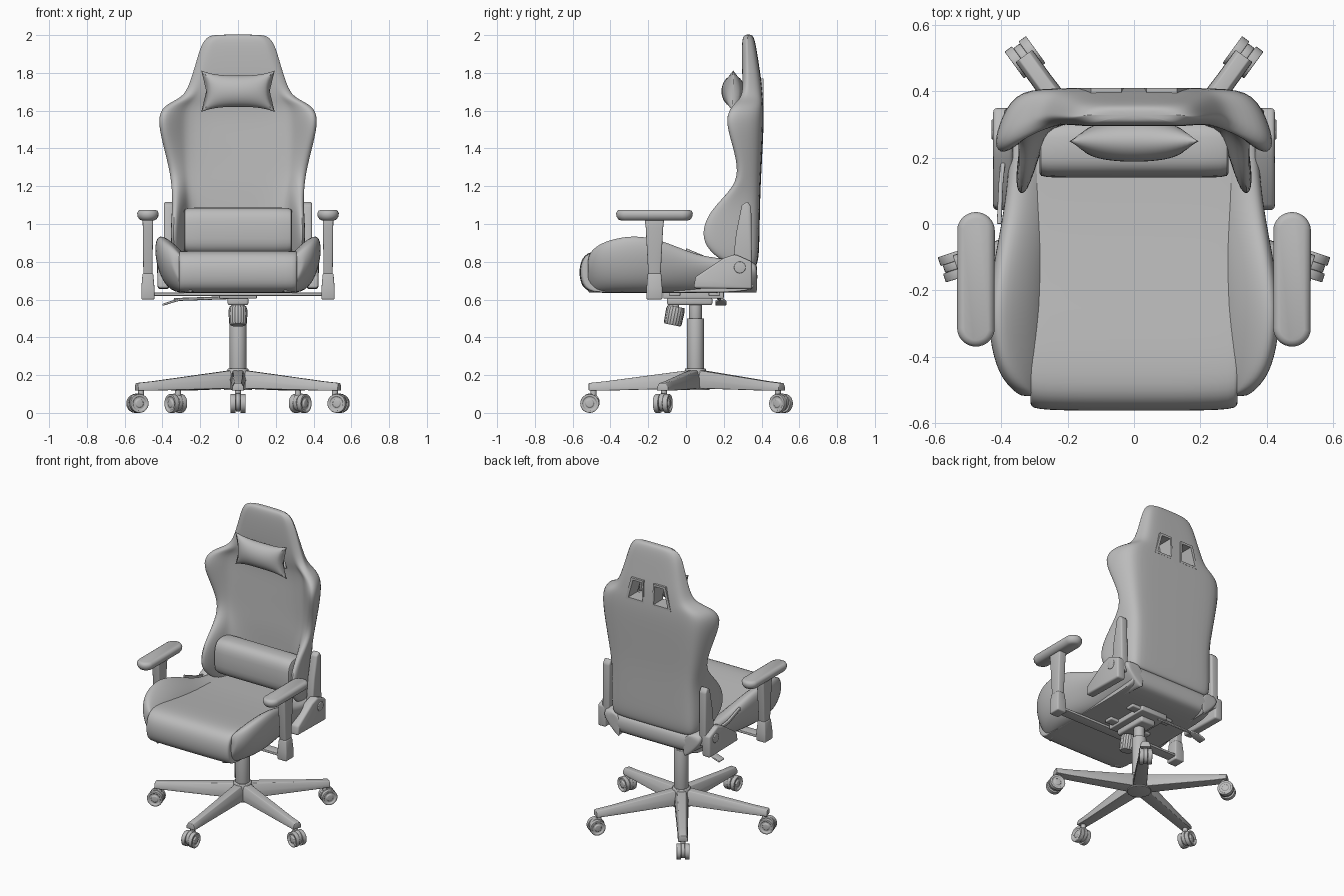
import bpy, bmesh
from math import sin, cos, pi, radians, sqrt, copysign
from mathutils import Vector, Matrix

cube = bpy.data.objects.get("Cube")
if cube:
    bpy.data.objects.remove(cube)

grey = bpy.data.materials.new("plain_grey")
grey.use_nodes = True
grey.diffuse_color = (0.5, 0.5, 0.5, 1)
grey.node_tree.nodes["Principled BSDF"].inputs["Base Color"].default_value = grey.diffuse_color


def activate(obj):
    bpy.ops.object.select_all(action='DESELECT')
    obj.select_set(True)
    bpy.context.view_layer.objects.active = obj


def apply_modifiers(obj):
    activate(obj)
    for m in list(obj.modifiers):
        bpy.ops.object.modifier_apply(modifier=m.name)


def finish(name, bm, bevel=0, subsurf=0):
    bmesh.ops.recalc_face_normals(bm, faces=bm.faces)
    mesh = bpy.data.meshes.new(name)
    bm.to_mesh(mesh)
    bm.free()
    mesh.materials.append(grey)
    obj = bpy.data.objects.new(name, mesh)
    bpy.context.collection.objects.link(obj)
    if bevel:
        m = obj.modifiers.new("bevel", 'BEVEL')
        m.width, m.segments, m.limit_method = bevel, 3, 'ANGLE'
    if subsurf:
        m = obj.modifiers.new("subsurf", 'SUBSURF')
        m.levels = m.render_levels = subsurf
    apply_modifiers(obj)
    bpy.ops.object.shade_smooth_by_angle(angle=radians(40))
    return obj


def loft(name, rings, cap=True, **kw):
    """Skin a list of equal-length point rings."""
    bm = bmesh.new()
    rows = [[bm.verts.new(p) for p in ring] for ring in rings]
    n = len(rows[0])
    for a, b in zip(rows, rows[1:]):
        for i in range(n):
            bm.faces.new((a[i], a[(i + 1) % n], b[(i + 1) % n], b[i]))
    if cap:
        bm.faces.new(rows[0])
        bm.faces.new(rows[-1])
    return finish(name, bm, **kw)


def rect(x, y, z, hx, hy):
    return [(x + a * hx, y + b * hy, z) for a, b in ((-1, -1), (1, -1), (1, 1), (-1, 1))]


def box(name, lo, hi, bevel=0.006):
    return loft(name, [[(x, lo[1], lo[2]), (x, hi[1], lo[2]), (x, hi[1], hi[2]), (x, lo[1], hi[2])]
                       for x in (lo[0], hi[0])], bevel=bevel)


def prism_x(name, profile, x0, x1, bevel):
    return loft(name, [[(x, y, z) for y, z in profile] for x in (x0, x1)], bevel=bevel)


def tube(name, p0, p1, r0, r1, seg=32, bevel=0.004, dish=0):
    p0, p1 = Vector(p0), Vector(p1)
    turn = (p1 - p0).to_track_quat('Z', 'Y').to_matrix().to_4x4()
    bm = bmesh.new()
    bmesh.ops.create_cone(bm, cap_ends=True, segments=seg, radius1=r0, radius2=r1,
                          depth=(p1 - p0).length, matrix=Matrix.Translation((p0 + p1) / 2) @ turn)
    if dish:  # recessed wheel faces with a raised hub
        caps = [f for f in bm.faces if len(f.verts) > 4]
        bmesh.ops.inset_individual(bm, faces=caps, thickness=dish, depth=0)
        bmesh.ops.inset_individual(bm, faces=caps, thickness=dish / 4, depth=-dish / 2)
        bmesh.ops.inset_individual(bm, faces=caps, thickness=dish, depth=0)
        bmesh.ops.inset_individual(bm, faces=caps, thickness=dish / 4, depth=dish / 2)
    return finish(name, bm, bevel=bevel)


# Five-legged base with casters
centre = Vector((0, 0.05, 0))
tube("base_hub", centre + Vector((0, 0, 0.12)), centre + Vector((0, 0, 0.235)), 0.075, 0.055)
for k in range(5):
    ang = radians(-90 + 72 * k)
    out, side, up = Vector((cos(ang), sin(ang), 0)), Vector((-sin(ang), cos(ang), 0)), Vector((0, 0, 1))

    def at(r, s, z):
        return centre + out * r + side * s + up * z

    loft(f"base_leg_{k}", [[at(r, -w, lo), at(r, w, lo), at(r, w * 0.95, (lo + hi) / 2), at(r, w * 0.6, hi),
                            at(r, -w * 0.6, hi), at(r, -w * 0.95, (lo + hi) / 2)]
                           for r, w, lo, hi in ((0.02, 0.045, 0.13, 0.228), (0.47, 0.032, 0.118, 0.168),
                                                (0.565, 0.032, 0.118, 0.158))], bevel=0.004)
    tube(f"caster_stem_{k}", at(0.54, 0, 0.05), at(0.54, 0, 0.125), 0.016, 0.016, 16)
    tube(f"caster_hood_{k}", at(0.555, -0.012, 0.056), at(0.555, 0.012, 0.056), 0.048, 0.048, 24)
    for s in (-1, 1):
        tube(f"caster_wheel_{k}_{s}", at(0.56, s * 0.012, 0.05), at(0.56, s * 0.04, 0.05),
             0.05, 0.05, 28, bevel=0.003, dish=0.012)

# Gas column
for name, z0, z1, r in (("column_sleeve", 0.2, 0.5, 0.045), ("column_rod", 0.49, 0.6, 0.034)):
    tube(name, centre + Vector((0, 0, z0)), centre + Vector((0, 0, z1)), r, r)

# Tilt mechanism, knob and height lever
box("mechanism_plate", (-0.1, -0.12, 0.605), (0.1, 0.2, 0.645))
box("mechanism_housing", (-0.055, -0.1, 0.57), (0.055, 0.14, 0.612), 0.012)
for y in (-0.06, 0.15):
    box("mechanism_crossbar", (-0.16, y - 0.03, 0.618), (0.16, y + 0.03, 0.64))
tube("knob_stem", (0, -0.068, 0.5), (0, -0.045, 0.62), 0.018, 0.018, 16)
axis = Vector((0, 0.2, 1)).normalized()
turn = axis.to_track_quat('Z', 'Y')
loft("tension_knob", [[Vector((0, -0.072, 0.465)) + turn @ Vector((
    r * (1 - 0.07 * (i % 2)) * cos(pi * i / 20), r * (1 - 0.07 * (i % 2)) * sin(pi * i / 20), h))
    for i in range(40)] for h, r in ((0, 0.042), (0.01, 0.048), (0.08, 0.05), (0.1, 0.044))])
tube("height_lever_rod", (-0.05, 0.17, 0.61), (-0.34, 0.18, 0.6), 0.008, 0.008, 12)
loft("height_lever_paddle", [[(x, 0.185 - w, z - 0.006), (x, 0.185 + w, z - 0.006), (x, 0.185 + w, z + 0.006),
                              (x, 0.185 - w, z + 0.006)] for x, w, z in
                             ((-0.3, 0.012, 0.602), (-0.35, 0.03, 0.588), (-0.4, 0.028, 0.572))], bevel=0.004)

# Seat cushion
seat = [(-0.4, 0.635), (-0.53, 0.635), (-0.565, 0.7), (-0.565, 0.79), (-0.53, 0.85), (-0.44, 0.865),
        (-0.2, 0.835), (0.1, 0.805), (0.33, 0.8), (0.38, 0.77), (0.38, 0.67), (0.33, 0.635), (0, 0.635)]
loft("seat_cushion", [[(x, y * k, 0.735 + (z - 0.735) * k) for y, z in seat] for x, k in
                      ((-0.31, 0.9), (-0.315, 0.97), (-0.3, 1), (0, 1), (0.3, 1), (0.315, 0.97), (0.31, 0.9))],
     subsurf=2)

# Backrest: U-shaped sections with wings, lofted upward
sections = [  # height, outer x, panel x, wing tip y, front y, rear y
    (0.77, 0.29, 0.24, 0.29, 0.32, 0.36), (0.78, 0.33, 0.26, 0.22, 0.31, 0.375), (0.83, 0.35, 0.26, 0.14, 0.31, 0.385),
    (0.9, 0.36, 0.255, 0.075, 0.31, 0.388), (1.0, 0.36, 0.25, 0.075, 0.31, 0.39), (1.1, 0.352, 0.25, 0.14, 0.31, 0.392),
    (1.2, 0.355, 0.25, 0.25, 0.31, 0.395), (1.3, 0.37, 0.255, 0.27, 0.315, 0.4), (1.45, 0.41, 0.26, 0.225, 0.32, 0.408),
    (1.56, 0.43, 0.26, 0.195, 0.325, 0.412), (1.63, 0.4, 0.25, 0.235, 0.32, 0.41), (1.67, 0.295, 0.2, 0.29, 0.31, 0.407),
    (1.74, 0.262, 0.17, 0.3, 0.3, 0.402), (1.85, 0.228, 0.15, 0.3, 0.295, 0.385), (1.95, 0.2, 0.13, 0.3, 0.295, 0.37),
    (1.995, 0.165, 0.1, 0.305, 0.302, 0.357), (2.003, 0.12, 0.07, 0.32, 0.318, 0.342)]
rings = []
for z, xo, xi, yt, yf, yb in sections:
    half = [(xi, yb), (0.35 * xi + 0.65 * xo, yb - 0.012), (xo - 0.008, yt + 0.4 * (yb - yt)), (xo, yt + 0.02),
            (xo - 0.035, yt), (xi + 0.25 * (xo - xi), yf + 0.35 * (yt - yf)), (xi, yf)]
    rings.append([(0, yb, z)] + [(x, y, z) for x, y in half] + [(0, yf, z)] + [(-x, y, z) for x, y in half[::-1]])
backrest = loft("backrest", rings, subsurf=2)

# Strap openings through the headrest, with raised rims
hole = [(0.042, 1.63), (0.15, 1.63), (0.115, 1.755), (0.05, 1.755)]
rim = [(0.03, 1.615), (0.172, 1.615), (0.13, 1.77), (0.038, 1.77)]
for s in (-1, 1):
    def ring(shape, y):
        return [(s * x, y, z) for x, z in shape]
    cutter = loft("opening_cutter", [ring(hole, 0.2), ring(hole, 0.5)])
    cutter.hide_render = True
    m = backrest.modifiers.new("opening", 'BOOLEAN')
    m.operation, m.solver, m.object = 'DIFFERENCE', 'EXACT', cutter
    apply_modifiers(backrest)
    bpy.data.objects.remove(cutter)
    loft("opening_rim", [ring(rim, 0.38), ring(rim, 0.411), ring(hole, 0.411), ring(hole, 0.31)], cap=False)
activate(backrest)
bpy.ops.object.shade_smooth_by_angle(angle=radians(40))

# Neck pillow with pinched corners, and lumbar pillow
turns = [2 * pi * i / 32 for i in range(32)]
steps = [i / 12 for i in range(-12, 13)]
loft("neck_pillow", [[(0.195 * u * (1 - 0.17 * u * u * cos(a) ** 2),
                       0.25 + (0.006 + 0.056 * sqrt(1 - u * u)) * cos(a),
                       1.703 + (0.083 + 0.027 * abs(u) ** 3) * sin(a)) for a in turns] for u in steps])


def soft(v):
    return copysign(abs(v) ** 0.65, v)


loft("lumbar_pillow", [[(x, 0.23 + 0.09 * k * soft(cos(a)), 0.965 + 0.122 * k * soft(sin(a))) for a in turns]
                       for x, k in ((-0.285, 0.86), (-0.28, 0.94), (-0.26, 0.985), (-0.2, 1),
                                    (0.2, 1), (0.26, 0.985), (0.28, 0.94), (0.285, 0.86))])

# Paired side parts
cover = [(0.04, 0.66), (0.35, 0.655), (0.35, 0.8), (0.26, 0.84), (0.2, 0.82), (0.05, 0.72)]
upright = [(0.24, 0.72), (0.35, 0.72), (0.345, 1.09), (0.325, 1.12), (0.295, 1.1), (0.265, 0.95)]
for s, label in ((1, "left"), (-1, "right")):
    # Seat bolster, leaning outward
    loft(f"{label}_seat_bolster", [[(s * x, y, z) for x, z in (
        (0.24, 0.635), (xo - 0.1, 0.632), (xo - 0.03, 0.7), (xo + 0.006, 0.7 + 0.6 * (zt - 0.7)), (xo - 0.005, zt),
        (xo - 0.045, zt + 0.004), (0.3, 0.5 * zt + 0.4), (0.24, 0.77))] for y, xo, zt in
        ((-0.52, 0.335, 0.8), (-0.515, 0.35, 0.84), (-0.47, 0.4, 0.89), (-0.38, 0.432, 0.925), (-0.25, 0.443, 0.943),
         (-0.1, 0.42, 0.905), (0.05, 0.39, 0.835), (0.2, 0.375, 0.812), (0.35, 0.37, 0.8), (0.372, 0.36, 0.78),
         (0.376, 0.34, 0.76))], subsurf=2)
    # Recline hinge
    prism_x(f"{label}_hinge_cover", cover, s * 0.365, s * 0.425, 0.012)
    prism_x(f"{label}_hinge_upright", upright, s * 0.34, s * 0.392, 0.01)
    tube(f"{label}_hinge_pivot", (s * 0.4, 0.285, 0.77), (s * 0.43, 0.285, 0.77), 0.035, 0.03)
    # Armrest
    cx, cy = s * 0.477, -0.167
    loft(f"{label}_armrest_foot", [rect(cx, cy, z, hx, hy) for z, hx, hy in
                                   ((0.6, 0.035, 0.042), (0.66, 0.035, 0.042), (0.74, 0.028, 0.036))], bevel=0.008)
    loft(f"{label}_armrest_post", [rect(cx, cy, z, hx, hy) for z, hx, hy in
                                   ((0.72, 0.024, 0.032), (0.98, 0.027, 0.046), (1.03, 0.028, 0.052))], bevel=0.008)
    loft(f"{label}_armrest_pad", [[(cx + r * cos(a), cy + r * sin(a) + copysign(0.146, sin(a + 0.01)), z)
                                   for a in turns] for z, r in
                                  ((1.018, 0.03), (1.024, 0.045), (1.04, 0.055), (1.058, 0.057), (1.07, 0.05),
                                   (1.075, 0.038))])

box("armrest_crossbar", (-0.48, -0.2, 0.62), (0.48, -0.13, 0.637), 0.004)
loft("recline_lever", [[(x, y, z - 0.012), (x, y, z + 0.012), (x - 0.014, y, z + 0.012), (x - 0.014, y, z - 0.012)]
                       for x, y, z in ((-0.385, 0.22, 0.79), (-0.395, 0.12, 0.81), (-0.4, 0, 0.86))], bevel=0.004)
